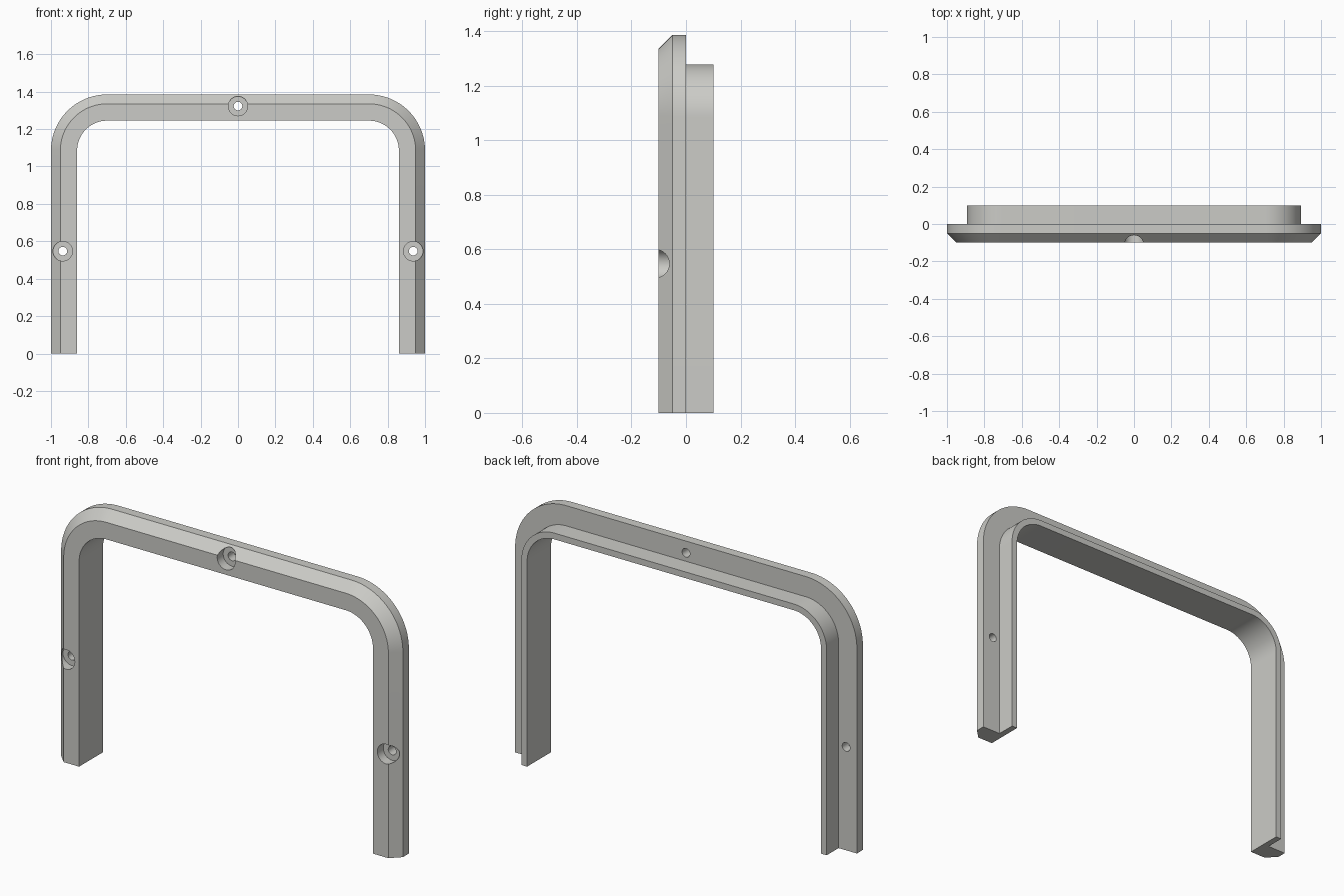
import bpy, bmesh, math
from mathutils import Vector, Matrix

if "Cube" in bpy.data.objects:
    bpy.data.objects.remove(bpy.data.objects["Cube"])

CX, CZ, STEPS = 0.70, 1.085, 32   # corner arc centre and steps per corner

grey = bpy.data.materials.new("warm grey")
grey.diffuse_color = (0.60, 0.60, 0.57, 1)
grey.use_nodes = True
grey.node_tree.nodes["Principled BSDF"].inputs["Base Color"].default_value = grey.diffuse_color


def make_object(name, bm):
    bmesh.ops.recalc_face_normals(bm, faces=bm.faces)
    mesh = bpy.data.meshes.new(name)
    bm.to_mesh(mesh)
    bm.free()
    mesh.materials.append(grey)
    obj = bpy.data.objects.new(name, mesh)
    bpy.context.collection.objects.link(obj)
    return obj


# Cross-section: (distance from the corner centre, y), chamfered with a rear lip
section = [(0.30, 0), (0.30, -0.05), (0.25, -0.10), (0.16, -0.10),
           (0.16, 0.10), (0.193, 0.10), (0.193, 0)]

# Path stations: (centre x, centre z, angle) up one leg, round and down the other
stations = [(CX, 0, 0)]
stations += [(CX, CZ, math.pi / 2 * i / STEPS) for i in range(STEPS + 1)]
stations += [(-CX, CZ, math.pi / 2 * (1 + i / STEPS)) for i in range(STEPS + 1)]
stations += [(-CX, 0, math.pi)]

# Arched frame swept along the path
bm = bmesh.new()
rings = [[bm.verts.new((x + r * math.cos(a), y, z + r * math.sin(a)))
          for r, y in section] for x, z, a in stations]
n = len(section)
for a, b in zip(rings, rings[1:]):
    for i in range(n):
        j = (i + 1) % n
        bm.faces.new((a[i], a[j], b[j], b[i]))
bm.faces.new(rings[0])
bm.faces.new(rings[-1])
frame = make_object("arched_frame", bm)

# Counterbored screw holes: stepped round cutters
bore = [(0.052, -0.15), (0.052, -0.05), (0.023, -0.05), (0.023, 0.05)]
SIDES = 32
bm = bmesh.new()
for hx, hz in [(-0.937, 0.547), (0.937, 0.547), (0, 1.323)]:
    loops = [[bm.verts.new((hx + r * math.cos(t), y, hz + r * math.sin(t)))
              for t in (2 * math.pi * k / SIDES for k in range(SIDES))]
             for r, y in bore]
    for a, b in zip(loops, loops[1:]):
        for i in range(SIDES):
            j = (i + 1) % SIDES
            bm.faces.new((a[i], a[j], b[j], b[i]))
    bm.faces.new(loops[0])
    bm.faces.new(loops[-1])
cutter = make_object("screw_hole_cutter", bm)
cutter.hide_render = True

# Cut the holes, then smooth the curved faces
mod = frame.modifiers.new("screw holes", 'BOOLEAN')
mod.operation = 'DIFFERENCE'
mod.solver = 'EXACT'
mod.object = cutter
bpy.context.view_layer.objects.active = frame
frame.select_set(True)
cutter.select_set(False)
bpy.ops.object.modifier_apply(modifier=mod.name)
bpy.data.objects.remove(cutter)
bpy.ops.object.shade_smooth_by_angle(angle=math.radians(30))
